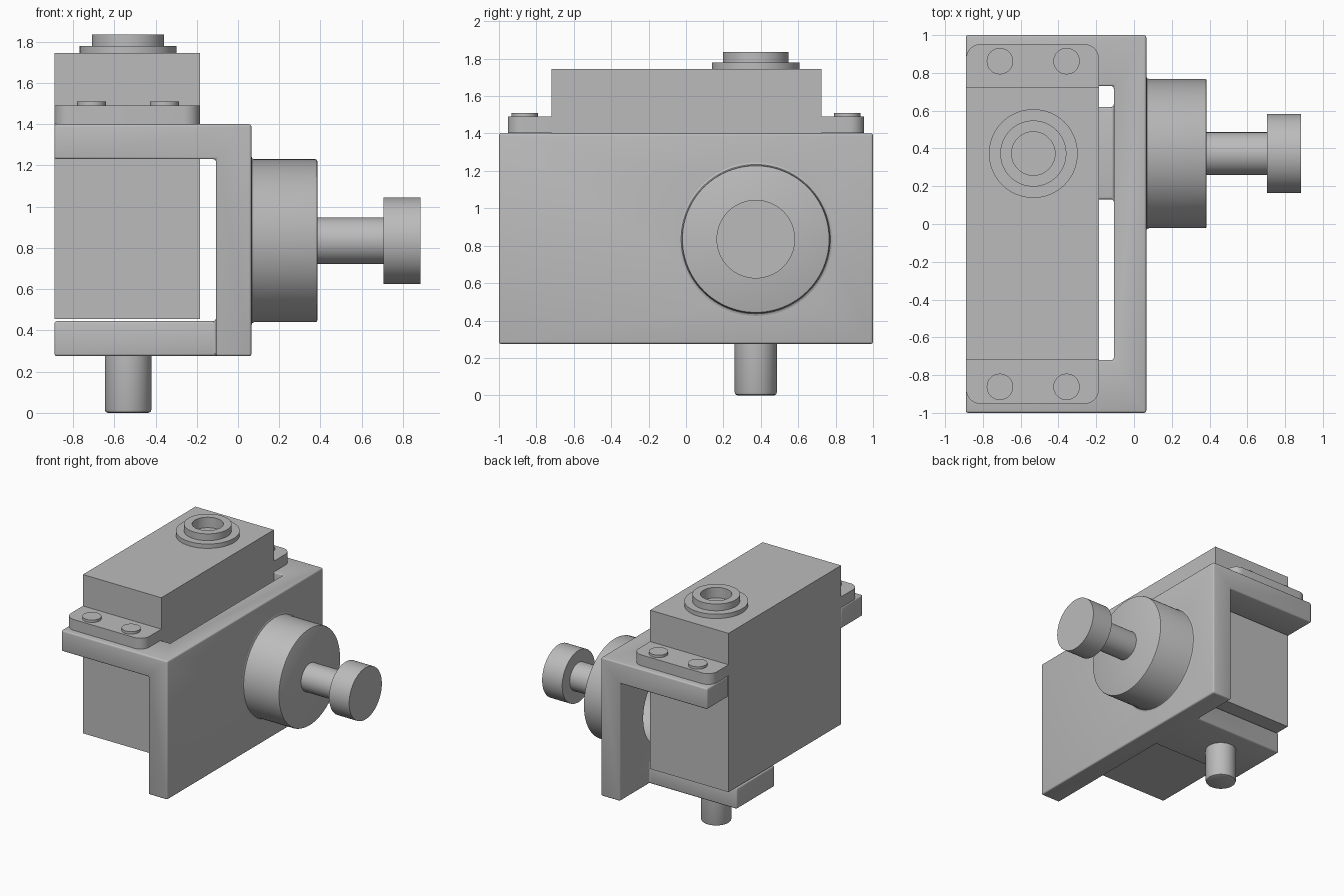
import bpy, bmesh, math
from mathutils import Matrix, Vector

cube = bpy.data.objects.get("Cube")
if cube:
    bpy.data.objects.remove(cube, do_unlink=True)

grey = bpy.data.materials.new("plain grey")
grey.use_nodes = True
COLOUR = (0.5, 0.5, 0.5, 1)
grey.diffuse_color = COLOUR
grey.node_tree.nodes["Principled BSDF"].inputs["Base Color"].default_value = COLOUR


def finish(bm, name):
    bmesh.ops.recalc_face_normals(bm, faces=bm.faces[:])
    mesh = bpy.data.meshes.new(name)
    bm.to_mesh(mesh)
    bm.free()
    mesh.materials.append(grey)
    obj = bpy.data.objects.new(name, mesh)
    bpy.context.collection.objects.link(obj)
    return obj


def smooth(obj):
    bpy.ops.object.select_all(action='DESELECT')
    obj.select_set(True)
    bpy.context.view_layer.objects.active = obj
    bpy.ops.object.shade_smooth_by_angle(angle=math.radians(30))


def lathe(name, profile, origin, along_x=False, steps=64):
    """Spin (radius, height) points round z, or round x."""
    bm = bmesh.new()
    verts = [bm.verts.new((r, 0, h)) for r, h in profile]
    edges = [bm.edges.new(pair) for pair in zip(verts, verts[1:])]
    bmesh.ops.spin(bm, geom=verts + edges, cent=(0, 0, 0), axis=(0, 0, 1),
                   angle=math.tau, steps=steps)
    bmesh.ops.remove_doubles(bm, verts=bm.verts[:], dist=0.0005)
    matrix = Matrix.Translation(origin)
    if along_x:
        matrix = matrix @ Matrix.Rotation(math.pi / 2, 4, 'Y')
    bm.transform(matrix)
    obj = finish(bm, name)
    smooth(obj)
    return obj


def block(name, low, high):
    low, high = Vector(low), Vector(high)
    bm = bmesh.new()
    bmesh.ops.create_cube(bm, size=1)
    bm.transform(Matrix.Translation((low + high) / 2) @ Matrix.Diagonal((*(high - low), 1)))
    return finish(bm, name)


# Bracket: side wall, two upper tabs and one lower shelf on a cell grid
LEFT, RIGHT = -0.89, -0.185
XS = [LEFT, -0.107, 0.065]
YS = [-1, -0.72, 0.13, 0.62, 0.73, 1]
ZS = [0.275, 0.445, 1.23, 1.4]


def filled(i, j, k):
    if not (0 <= i < 2 and 0 <= j < 5 and 0 <= k < 3):
        return False
    return i == 1 or (k == 2 and j in (0, 4)) or (k == 0 and j == 2)


bm = bmesh.new()
for i in range(2):
    for j in range(5):
        for k in range(3):
            if not filled(i, j, k):
                continue
            for axis in range(3):
                for side in (0, 1):
                    near = [i, j, k]
                    near[axis] += 2 * side - 1
                    if filled(*near):
                        continue
                    ring = []
                    for a, b in ((0, 0), (1, 0), (1, 1), (0, 1)):
                        c = [i, j, k]
                        c[axis] += side
                        c[(axis + 1) % 3] += a
                        c[(axis + 2) % 3] += b
                        ring.append(bm.verts.new((XS[c[0]], YS[c[1]], ZS[c[2]])))
                    bm.faces.new(ring)
bmesh.ops.remove_doubles(bm, verts=bm.verts[:], dist=0.001)
bmesh.ops.recalc_face_normals(bm, faces=bm.faces[:])
bmesh.ops.dissolve_limit(bm, angle_limit=0.02, verts=bm.verts[:], edges=bm.edges[:])
bmesh.ops.bevel(bm, geom=bm.edges[:], offset=0.012, offset_type='OFFSET',
                segments=3, profile=0.5, affect='EDGES')
bracket = finish(bm, "bracket")

# Bore through the bracket wall
HUB = (0, 0.373, 0.835)
bore = lathe("bore_cutter", [(0, -0.2), (0.33, -0.2), (0.33, 0.2), (0, 0.2)], HUB, True)
bore.hide_render = True
cut = bracket.modifiers.new("bore", 'BOOLEAN')
cut.operation = 'DIFFERENCE'
cut.solver = 'EXACT'
cut.object = bore
bpy.context.view_layer.objects.active = bracket
bpy.ops.object.modifier_apply(modifier="bore")
bpy.data.objects.remove(bore, do_unlink=True)
smooth(bracket)

# Round housing with a hollow back, then shaft and knob
lathe("round_housing", [(0, 0.3), (0.33, 0.3), (0.33, 0.06), (0.41, 0.06), (0.41, 0.065),
                        (0.399, 0.069), (0.395, 0.08), (0.395, 0.375), (0.392, 0.382),
                        (0.385, 0.385), (0, 0.385)], HUB, True, 96)
lathe("knob_shaft", [(0, 0.38), (0.113, 0.38), (0.113, 0.71), (0, 0.71)], HUB, True)
lathe("knob", [(0, 0.705), (0.21, 0.705), (0.21, 0.885), (0, 0.885)], HUB, True)

# Pin under the shelf
AXIS = (-0.533, 0.373, 0)
lathe("lower_pin", [(0, 0), (0.098, 0), (0.109, 0.005), (0.113, 0.016), (0.113, 0.28), (0, 0.28)], AXIS)

# Motor box with its output collar
block("motor_body", (LEFT, -0.72, 0.455), (RIGHT, 0.725, 1.745))
lathe("output_collar", [(0, 1.74), (0.235, 1.74), (0.235, 1.78), (0.175, 1.78), (0.175, 1.835),
                        (0.115, 1.835), (0.115, 1.75), (0, 1.75)], AXIS)

# Mounting ears with rounded outer corners, and screw heads
R = 0.08
for side, word in ((-1, "front"), (1, "back")):
    outline = [(LEFT, 0.72)]
    for cx, start in ((LEFT + R, 180), (RIGHT - R, 90)):
        for n in range(9):
            t = math.radians(start - n * 90 / 8)
            outline.append((cx + R * math.cos(t), 0.953 - R + R * math.sin(t)))
    outline.append((RIGHT, 0.72))
    bm = bmesh.new()
    base = bm.faces.new([bm.verts.new((x, side * y, 1.402)) for x, y in outline])
    top = bmesh.ops.extrude_face_region(bm, geom=[base])["geom"]
    bmesh.ops.translate(bm, vec=(0, 0, 0.088),
                        verts=[v for v in top if isinstance(v, bmesh.types.BMVert)])
    smooth(finish(bm, word + "_ear"))
    for x, hand in ((-0.71, "right"), (-0.357, "left")):
        lathe(f"{word}_{hand}_screw", [(0, 0), (0.07, 0), (0.07, 0.025), (0, 0.025)],
              (x, side * 0.862, 1.485), steps=32)
